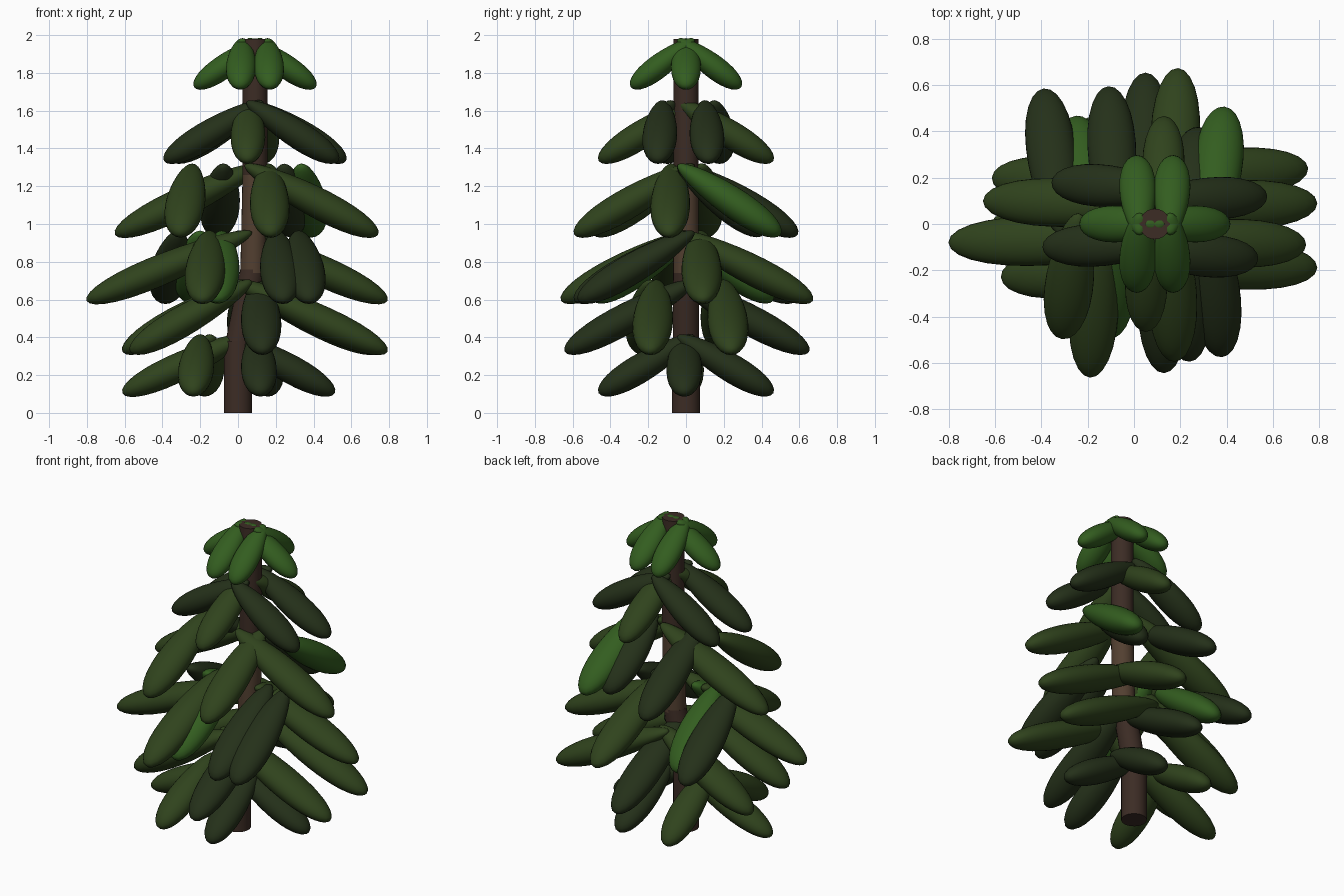
import bpy, bmesh
from mathutils import Vector, Matrix

if "Cube" in bpy.data.objects:
    bpy.data.objects.remove(bpy.data.objects["Cube"])


def material(name, rgb):
    m = bpy.data.materials.new(name)
    m.diffuse_color = (*rgb, 1)
    m.use_nodes = True
    m.node_tree.nodes["Principled BSDF"].inputs["Base Color"].default_value = m.diffuse_color
    return m


MATS = {
    "dark": material("dark_green", (0.018, 0.030, 0.010)),
    "mid": material("mid_green", (0.029, 0.056, 0.012)),
    "bright": material("bright_green", (0.033, 0.11, 0.014)),
}
BARK = material("bark", (0.045, 0.025, 0.018))
BARK_LIGHT = material("light_bark", (0.085, 0.05, 0.03))


def finish(bm, name, mat):
    bmesh.ops.recalc_face_normals(bm, faces=bm.faces)
    me = bpy.data.meshes.new(name)
    bm.to_mesh(me)
    bm.free()
    for p in me.polygons:
        p.use_smooth = len(p.vertices) <= 4
    me.materials.append(mat)
    ob = bpy.data.objects.new(name, me)
    bpy.context.collection.objects.link(ob)
    return ob


def bough(name, inner, outer, width, thick, mat):
    """Egg-shaped needle cluster from inner to outer, fatter towards the outside."""
    inner, outer = Vector(inner), Vector(outer)
    axis = (outer - inner).normalized()
    side = axis.cross(Vector((0, 0, 1))).normalized()
    up = side.cross(axis)
    m = Matrix((axis * (outer - inner).length / 2, side * width, up * thick))
    m = m.transposed().to_4x4()
    m.translation = (inner + outer) / 2
    bm = bmesh.new()
    bmesh.ops.create_uvsphere(bm, u_segments=28, v_segments=16, radius=1)
    for v in bm.verts:
        k = 1 + 0.2 * v.co.x
        v.co.y *= k
        v.co.z *= k
    bm.transform(m)
    finish(bm, name, mat)


def log(name, z0, x0, r0, z1, x1, r1, mat):
    """Slightly leaning trunk piece."""
    bm = bmesh.new()
    bmesh.ops.create_cone(bm, cap_ends=True, segments=24, radius1=r0, radius2=r1, depth=z1 - z0)
    for v in bm.verts:
        v.co.x += x0 if v.co.z < 0 else x1
        v.co.z += (z0 + z1) / 2
    finish(bm, name, mat)


# trunk in stacked pieces
log("trunk_base", 0, 0, 0.075, 0.38, 0, 0.075, BARK)
log("trunk_lower", 0.36, 0.0, 0.07, 0.76, 0.08, 0.068, BARK)
log("trunk_middle", 0.74, 0.08, 0.068, 1.26, 0.09, 0.066, BARK_LIGHT)
log("trunk_upper", 1.24, 0.09, 0.066, 1.98, 0.09, 0.066, BARK)

# tiers: trunk x, low z, high z, bough half width, thickness,
# boughs as (direction axis, tip position, sideways offset, colour)
TIERS = [
    ("crown", 0.09, 1.70, 2.00, 0.078, 0.062, [
        ("x", 0.42, 0, "bright"), ("x", -0.24, 0, "bright"),
        ("y", 0.30, 0.01, "bright"), ("y", 0.30, 0.17, "bright"),
        ("y", -0.30, 0.01, "bright"), ("y", -0.30, 0.17, "bright")]),
    ("fifth", 0.09, 1.31, 1.67, 0.09, 0.073, [
        ("x", 0.58, 0.12, "dark"), ("x", 0.54, -0.15, "dark"),
        ("x", -0.36, 0.18, "dark"), ("x", -0.40, -0.10, "dark"),
        ("y", -0.47, 0.05, "mid"), ("y", 0.47, 0.13, "mid")]),
    ("fourth", 0.08, 0.92, 1.335, 0.103, 0.08, [
        ("x", 0.75, -0.09, "mid"), ("x", -0.66, 0.10, "mid"),
        ("y", -0.60, 0.175, "mid"), ("y", -0.50, -0.31, "mid"),
        ("y", 0.60, -0.11, "dark"), ("y", 0.51, 0.39, "bright"),
        ("y", 0.42, 0.28, "dark")]),
    ("third", 0.03, 0.57, 0.98, 0.105, 0.08, [
        ("x", 0.80, 0.09, "mid"), ("x", -0.81, -0.08, "mid"),
        ("y", -0.67, -0.19, "mid"), ("y", -0.50, -0.11, "bright"),
        ("y", -0.58, 0.38, "dark"), ("y", -0.60, 0.24, "dark"),
        ("y", 0.59, -0.39, "dark"), ("y", 0.47, -0.25, "bright"),
        ("y", 0.68, 0.19, "mid")]),
    ("second", 0.03, 0.30, 0.72, 0.105, 0.08, [
        ("x", 0.80, -0.19, "mid"), ("x", 0.76, 0.24, "mid"),
        ("x", -0.62, 0.20, "mid"), ("x", -0.58, -0.23, "mid"),
        ("y", -0.65, 0.13, "dark"), ("y", 0.66, 0.05, "dark")]),
    ("bottom", 0.0, 0.08, 0.43, 0.093, 0.075, [
        ("x", 0.52, -0.01, "dark"), ("x", -0.62, 0.0, "mid"),
        ("y", -0.47, -0.24, "mid"), ("y", -0.47, 0.12, "dark"),
        ("y", 0.47, -0.18, "mid"), ("y", 0.47, 0.16, "dark")]),
]

# drooping boughs; inner ends cross the trunk and pull slightly towards it
for name, tx, lo, hi, w, t, boughs in TIERS:
    for i, (axis, tip, off, col) in enumerate(boughs):
        along_x = axis == "x"
        start, mid = (tx, 0) if along_x else (0, tx)
        s = 1 if tip > start else -1
        near = mid + (off - mid) * 0.82
        inner, outer = start - s * 0.045, tip - s * 0.008
        za, zb = hi - 0.022, lo + 0.024
        if along_x:
            a, b = (inner, near, za), (outer, off, zb)
        else:
            a, b = (near, inner, za), (off, outer, zb)
        bough(f"{name}_bough_{i + 1}", a, b, w, t, MATS[col])
